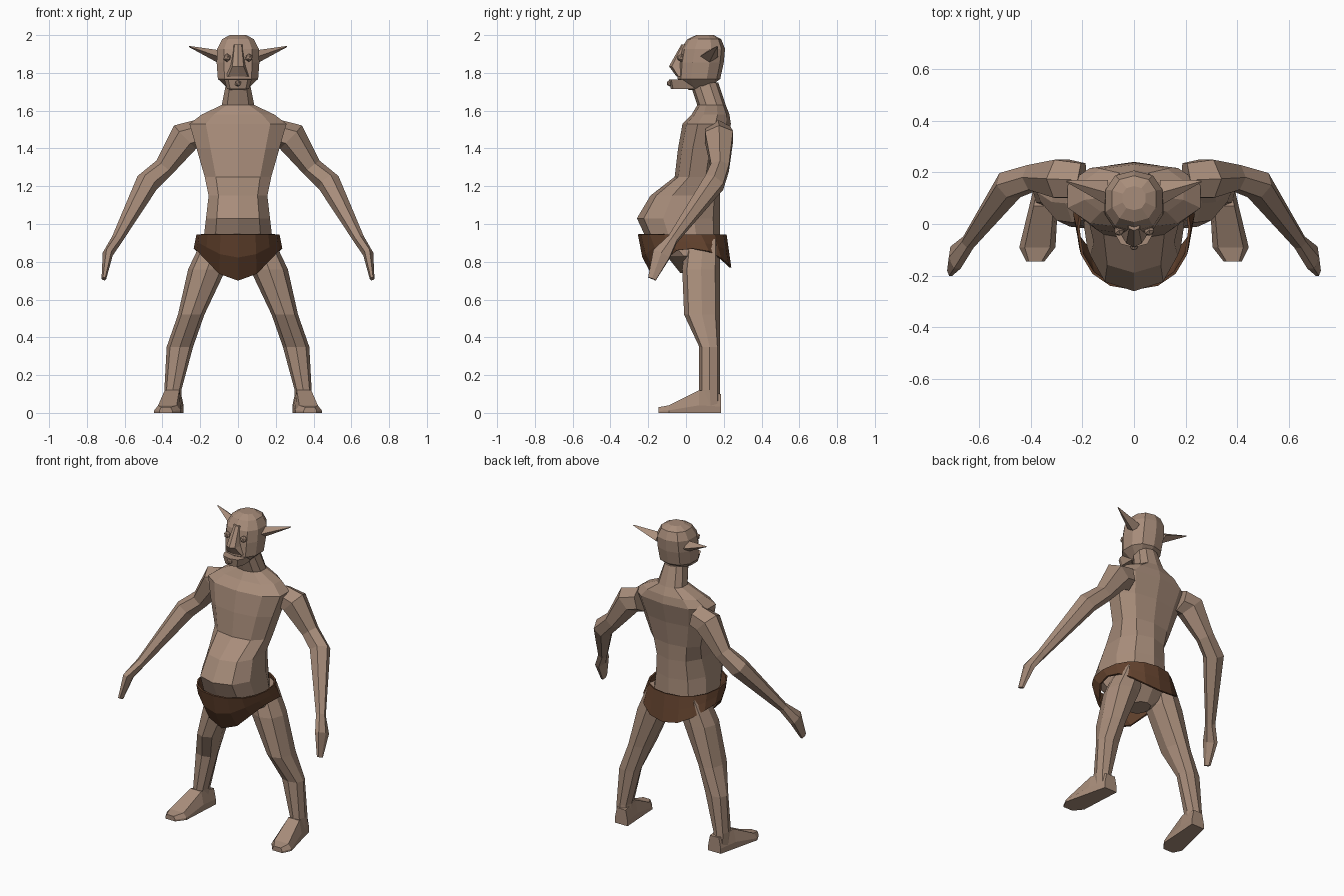
import bpy, bmesh
from math import sin, cos, pi, sqrt, copysign
from mathutils import Vector

cube = bpy.data.objects.get("Cube")
if cube:
    bpy.data.objects.remove(cube)

X, Y, Z = Vector((1, 0, 0)), Vector((0, 1, 0)), Vector((0, 0, 1))


def material(name, color):
    mat = bpy.data.materials.new(name)
    mat.use_nodes = True
    mat.diffuse_color = color
    mat.node_tree.nodes["Principled BSDF"].inputs["Base Color"].default_value = color
    return mat


skin = material("tan_skin", (0.39, 0.265, 0.195, 1))
hide = material("brown_hide", (0.125, 0.055, 0.027, 1))


def signed_power(value, power):
    return copysign(abs(value) ** power, value)


def ring(center, u, v, count, power=1.0):
    """Closed loop around a center, spanned by u and v; lower power is boxier."""
    angles = [2 * pi * i / count for i in range(count)]
    return [Vector(center) + u * signed_power(cos(a), power) + v * signed_power(sin(a), power)
            for a in angles]


def level(z, half_width, front, back, count=10, power=0.85, x=0.0):
    """Horizontal loop whose first point lies at the front."""
    middle, depth = (front + back) / 2, (back - front) / 2
    return ring((x, middle, z), -Y * depth, X * half_width, count, power)


def loft(name, loops, mat=skin, mirror=False, caps=True):
    """Skin a series of loops into one flat-shaded object."""
    bm = bmesh.new()
    rows = [[bm.verts.new(point) for point in loop] for loop in loops]
    for low, high in zip(rows, rows[1:]):
        for i in range(len(low)):
            bm.faces.new((low[i - 1], low[i], high[i], high[i - 1]))
    if caps:
        bm.faces.new(rows[0])
        bm.faces.new(rows[-1])
    bmesh.ops.recalc_face_normals(bm, faces=bm.faces)
    mesh = bpy.data.meshes.new(name)
    bm.to_mesh(mesh)
    bm.free()
    mesh.materials.append(mat)
    obj = bpy.data.objects.new(name, mesh)
    bpy.context.collection.objects.link(obj)
    if mirror:
        obj.modifiers.new("both_sides", 'MIRROR')
    return obj


def bump(name, location, radius):
    """Small faceted ball."""
    bpy.ops.mesh.primitive_ico_sphere_add(subdivisions=1, radius=radius, location=location)
    ball = bpy.context.object
    ball.name = name
    ball.data.materials.append(skin)


# Torso: round belly below, chest widening up to the shoulders
def torso_level(z):
    rise = z - 1.17
    width = 0.16 + 0.3 * max(rise, -rise * 0.4)
    belly = 0.2 * max(0, sin(pi * (z - 0.8) / 0.45)) if z < 1.25 else 0
    chest = max(0, z - 1.3)
    return level(z, width, chest * 0.18 - 0.06 - belly, 0.18 + chest * 0.25)


torso = [level(0.74, 0.06, -0.03, 0.12)]
torso += [torso_level(z) for z in (0.83, 0.92, 1.03, 1.15, 1.25, 1.4, 1.53)]

# Sloping shoulders and neck
torso += [level(1.58, 0.2, 0.03, 0.23), level(1.63, 0.09, 0.06, 0.21),
          level(1.75, 0.065, 0.02, 0.17)]
loft("torso", torso)


# Head: rounded block, narrowing at crown and jaw
def head_level(h):
    size = sqrt(1 - 0.85 * h ** 4)
    middle, depth = 0.08 + 0.02 * h, 0.12 * size
    return level(1.855 + 0.145 * h, 0.118 * size, middle - depth, middle + depth)


loft("head", [head_level(h) for h in (-1, -0.6, 0, 0.5, 0.85, 1)])

# Jaw, nose, chin and eyes
loft("jaw", [level(1.715, 0.06, -0.08, 0.08, power=0.7),
             level(1.765, 0.075, -0.09, 0.09, power=0.7)])
loft("nose", [level(z, width, front, 0.03, 8) for z, width, front in (
    (1.78, 0.07, -0.05), (1.835, 0.04, -0.09), (1.95, 0.025, -0.025))])
bump("chin_bump", (0, -0.085, 1.745), 0.018)
for side, word in ((1, "left"), (-1, "right")):
    bump(word + "_eye", (0.058 * side, -0.025, 1.88), 0.022)

# Pointed ears
loft("ears", [ring((0.1, 0.12, 1.885), Y * 0.05, Z * 0.035, 4),
              ring((0.26, 0.165, 1.94), Y * 0.004, Z * 0.003, 4)], mirror=True)

# Arms and flattened hands: path points with radius, loops square to the path
arm = [((0.2, 0.17, 1.48), 0.075), ((0.28, 0.175, 1.46), 0.085),
       ((0.39, 0.18, 1.3), 0.055), ((0.48, 0.15, 1.22), 0.062),
       ((0.64, -0.07, 0.92), 0.03), ((0.69, -0.13, 0.84), 0.055),
       ((0.71, -0.18, 0.71), 0.025)]
path = [Vector(point) for point, radius in arm]
loops = []
for i, (point, radius) in enumerate(arm):
    ahead = path[min(i + 1, len(path) - 1)]
    behind = path[max(i - 1, 0)]
    along = (ahead - behind).normalized()
    depth = (Y - along * along.y).normalized()
    flatten = 0.5 if path[i].z < 0.9 else 1
    loops.append(ring(point, depth.cross(along) * radius * flatten, depth * radius, 6))
loft("arms", loops, mirror=True)

# Legs: splayed outward, straight along the back
loft("legs", [level(z, width, front, 0.18, 8, x=min(0.345, 0.43 - 0.35 * z))
              for z, width, front in ((0.92, 0.08, 0), (0.76, 0.1, -0.02),
                                      (0.52, 0.07, -0.01), (0.35, 0.07, 0.07),
                                      (0.12, 0.045, 0.07), (0.04, 0.045, 0.08))], mirror=True)


# Feet: wedge sections from heel to toe, turned slightly outward
def foot_section(y, width, height):
    x = 0.36 - 0.15 * y
    top = width * 0.7
    outline = ((-width, 0), (width, 0), (width, height / 3),
               (top, height), (-top, height), (-width, height / 3))
    return [Vector((x + across, y, z)) for across, z in outline]


loft("feet", [foot_section(0.185, 0.045, 0.1), foot_section(0.07, 0.055, 0.12),
              foot_section(-0.09, 0.07, 0.04), foot_section(-0.145, 0.035, 0.03)],
     mirror=True)

# Loincloth: the hem hangs low in a front flap and dips again at the back
count = 16
waist = level(0.945, 0.22, -0.255, 0.215, count, 0.9)
hem = level(0.87, 0.235, -0.165, 0.24, count, 0.9)
for i, point in enumerate(hem):
    facing = cos(2 * pi * i / count)
    point.z -= 0.17 * max(facing, 0) ** 3 + 0.1 * max(-facing, 0) ** 2
middle = [a.lerp(b, 0.5) for a, b in zip(waist, hem)]
for point in middle:
    point.y += 0.1 * min(point.y, 0)
cloth = loft("loincloth", [waist, middle, hem], hide, caps=False)
cloth.modifiers.new("thickness", 'SOLIDIFY').thickness = 0.01
